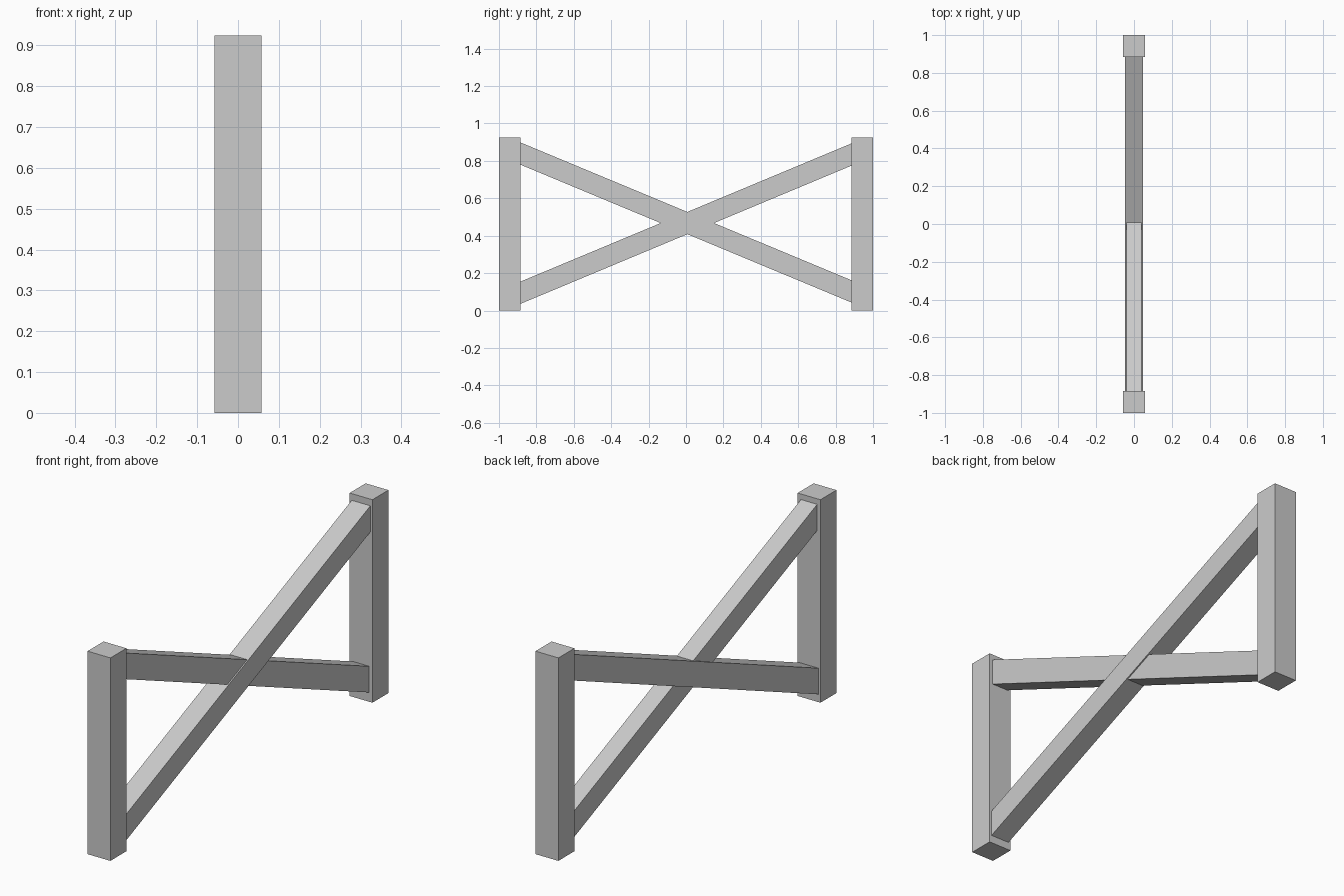
import bpy, bmesh

if "Cube" in bpy.data.objects:
    bpy.data.objects.remove(bpy.data.objects["Cube"])

POST, HEIGHT = 0.115, 0.924
INNER = 1 - POST


def extrude_profile(name, profile, half_width):
    """Extrude a (y, z) outline symmetrically along x."""
    bm = bmesh.new()
    face = bm.faces.new([bm.verts.new((-half_width, y, z)) for y, z in profile])
    geom = bmesh.ops.extrude_face_region(bm, geom=[face])["geom"]
    verts = [v for v in geom if isinstance(v, bmesh.types.BMVert)]
    bmesh.ops.translate(bm, verts=verts, vec=(2 * half_width, 0, 0))
    bmesh.ops.recalc_face_normals(bm, faces=bm.faces)
    mesh = bpy.data.meshes.new(name)
    bm.to_mesh(mesh)
    bm.free()
    obj = bpy.data.objects.new(name, mesh)
    bpy.context.collection.objects.link(obj)


def brace(name, z_front, z_back, thickness, half_width):
    """Sloping bar with vertical ends, set against the inner post faces."""
    t = thickness / 2
    extrude_profile(name, [(-INNER, z_front - t), (INNER, z_back - t),
                           (INNER, z_back + t), (-INNER, z_front + t)], half_width)


# Upright posts
for name, y in (("front_post", -1), ("back_post", INNER)):
    extrude_profile(name, [(y, 0), (y + POST, 0), (y + POST, HEIGHT), (y, HEIGHT)], POST / 2)

# Crossed diagonal braces, one slightly wider
brace("rising_brace", 0.095, 0.834, 0.119, 0.047)
brace("falling_brace", 0.839, 0.102, 0.119, 0.041)
